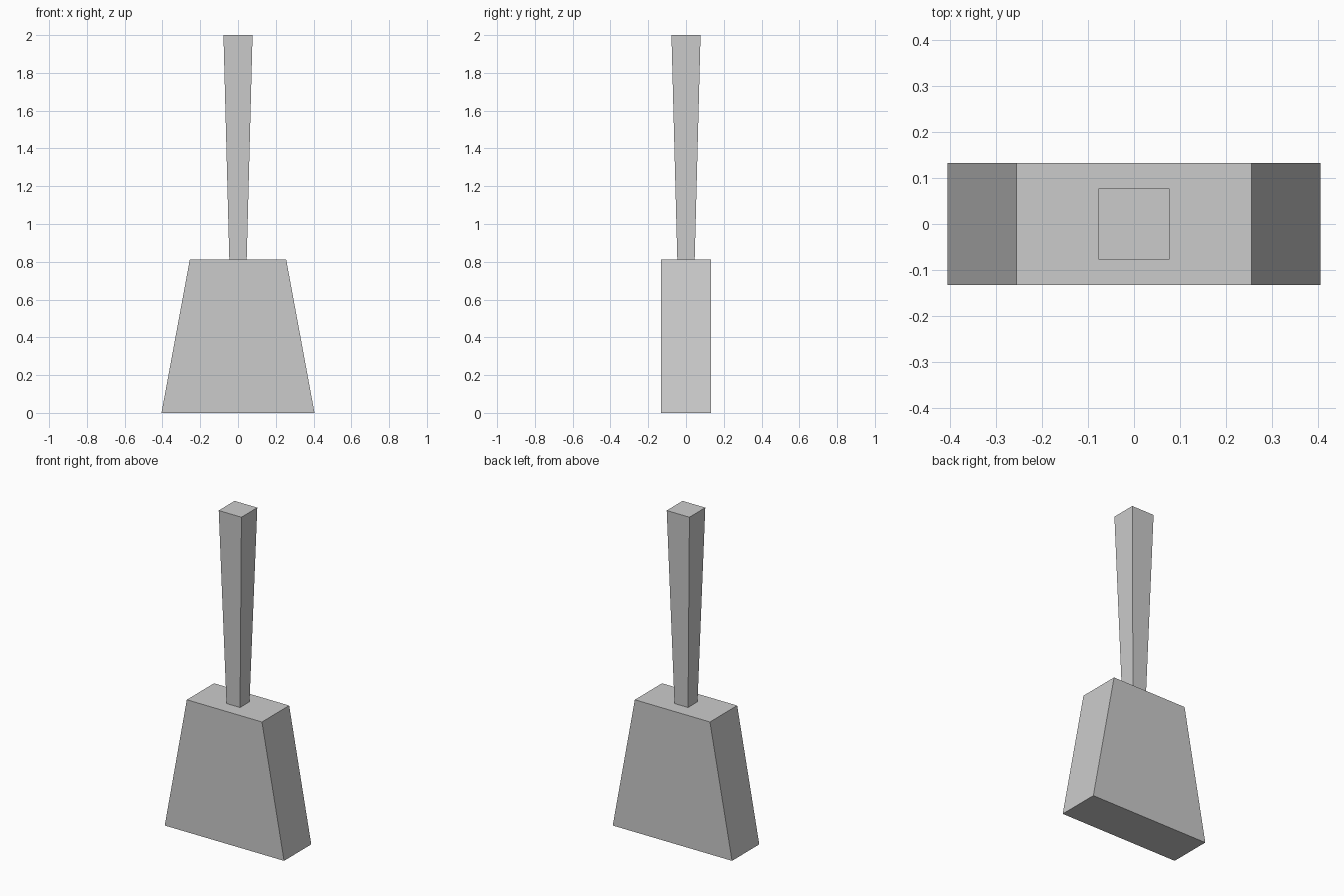
import bpy
import bmesh

if "Cube" in bpy.data.objects:
    bpy.data.objects.remove(bpy.data.objects["Cube"])


def tapered_block(name, z0, z1, bottom, top):
    """Box whose bottom and top half-sizes (x, y) differ."""
    bm = bmesh.new()
    bmesh.ops.create_cube(bm, size=2)
    for v in bm.verts:
        hx, hy = top if v.co.z > 0 else bottom
        v.co = (v.co.x * hx, v.co.y * hy, z1 if v.co.z > 0 else z0)
    mesh = bpy.data.meshes.new(name)
    bm.to_mesh(mesh)
    bm.free()
    obj = bpy.data.objects.new(name, mesh)
    bpy.context.collection.objects.link(obj)
    return obj


# Flared head, tapering only in width
tapered_block("head", 0, 0.812, (0.405, 0.132), (0.255, 0.132))

# Square handle, widening towards the top
tapered_block("handle", 0.812, 2.0, (0.046, 0.046), (0.077, 0.077))
